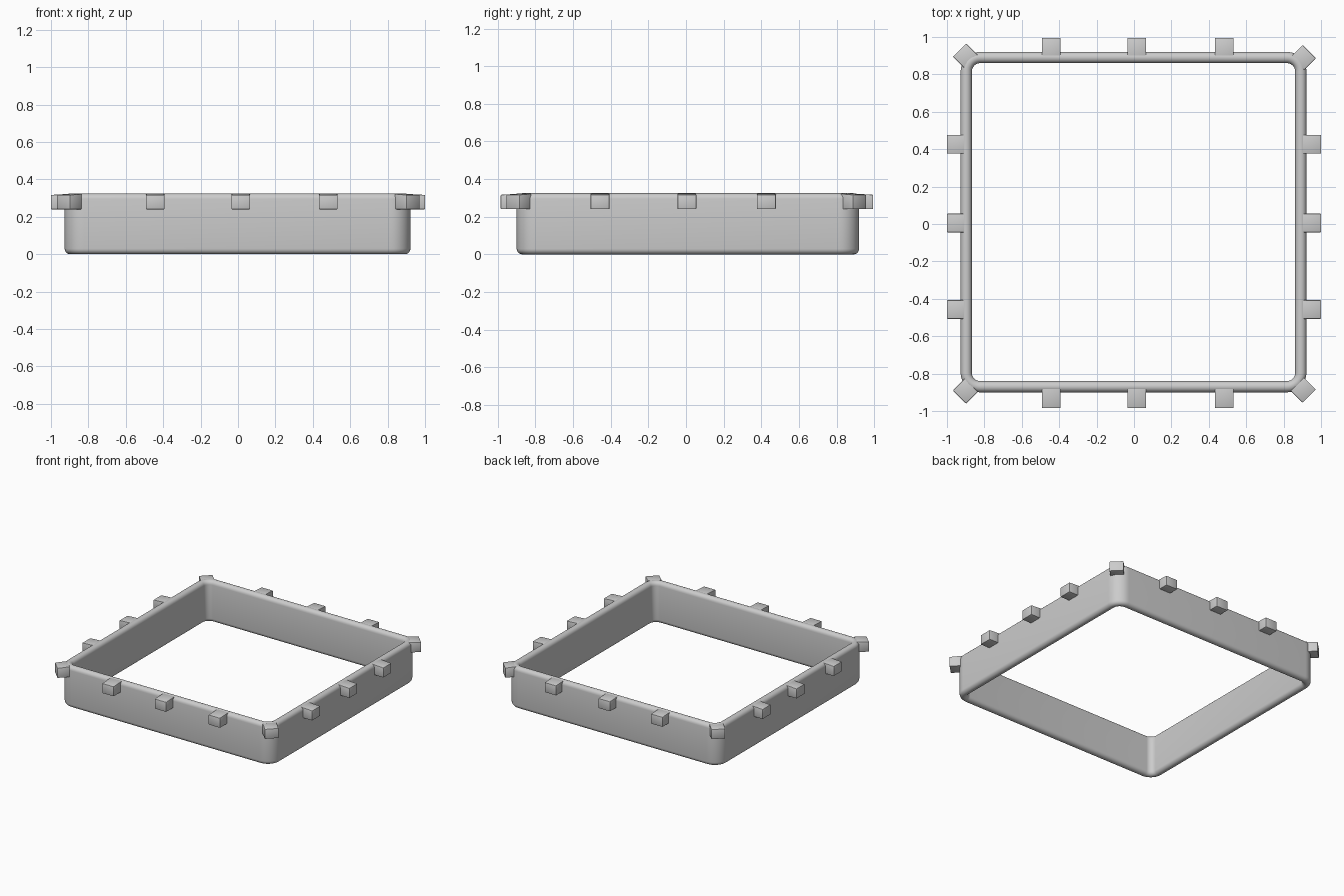
import bpy, bmesh
from math import sin, cos, pi, radians
from mathutils import Matrix, Vector

if "Cube" in bpy.data.objects:
    bpy.data.objects.remove(bpy.data.objects["Cube"])

X0, X1, Y0, Y1 = -0.927, 0.922, -0.90, 0.92   # outer wall limits
R_OUT, THICK, HEIGHT = 0.105, 0.06, 0.325


def finish(name, bm):
    bmesh.ops.recalc_face_normals(bm, faces=bm.faces[:])
    me = bpy.data.meshes.new(name)
    bm.to_mesh(me)
    bm.free()
    ob = bpy.data.objects.new(name, me)
    bpy.context.collection.objects.link(ob)
    bpy.context.view_layer.objects.active = ob
    ob.select_set(True)
    bpy.ops.object.shade_smooth_by_angle(angle=radians(35))
    ob.select_set(False)
    return ob


def rounded_loop(inset, z, steps=10):
    r = R_OUT - inset
    corners = [(X1 - R_OUT, Y1 - R_OUT), (X0 + R_OUT, Y1 - R_OUT),
               (X0 + R_OUT, Y0 + R_OUT), (X1 - R_OUT, Y0 + R_OUT)]
    return [(cx + r * cos((q + i / steps) * pi / 2),
             cy + r * sin((q + i / steps) * pi / 2), z)
            for q, (cx, cy) in enumerate(corners) for i in range(steps + 1)]


# Square wall with fully rounded top and bottom rims
def make_wall():
    r, n = THICK / 2, 10
    profile = [(r - r * cos(pi * i / n), HEIGHT - r + r * sin(pi * i / n)) for i in range(n + 1)]
    profile += [(r + r * cos(pi * i / n), r - r * sin(pi * i / n)) for i in range(n + 1)]
    bm = bmesh.new()
    loops = [[bm.verts.new(p) for p in rounded_loop(s, z)] for s, z in profile]
    for a, b in zip(loops, loops[1:] + loops[:1]):
        for i in range(len(a)):
            j = (i + 1) % len(a)
            bm.faces.new((a[i], a[j], b[j], b[i]))
    finish("wall_frame", bm)


# Small block whose outer face is centred on (x, y), pointing along angle
def make_tab(name, x, y, angle, depth):
    bm = bmesh.new()
    bmesh.ops.create_cube(bm, size=1)
    for v in bm.verts:
        outer = v.co.x > 0
        v.co = Vector((0 if outer else -depth, v.co.y * 0.1,
                       (0.317 if outer else 0.323) if v.co.z > 0 else 0.24))
    bmesh.ops.bevel(bm, geom=bm.edges[:], offset=0.004, segments=2, profile=0.5, affect='EDGES')
    bm.transform(Matrix.Translation((x, y, 0)) @ Matrix.Rotation(radians(angle), 4, 'Z'))
    finish(name, bm)


make_wall()

# Three tabs on each side
for i, x in enumerate((-0.442, 0.015, 0.483)):
    make_tab(f"back_tab_{i}", x, 0.995, 90, 0.105)
    make_tab(f"front_tab_{i}", x, -0.985, -90, 0.115)
for i, y in enumerate((-0.457, 0.005, 0.427)):
    make_tab(f"right_tab_{i}", 1.0, y, 0, 0.108)
    make_tab(f"left_tab_{i}", -1.0, y, 180, 0.103)

# Diagonal tabs on the corners
for name, x, y, a in (("back_right", 0.937, 0.922, 45), ("back_left", -0.933, 0.930, 135),
                      ("front_left", -0.933, -0.925, 225), ("front_right", 0.937, -0.920, 315)):
    make_tab(f"{name}_corner_tab", x, y, a, 0.09)
